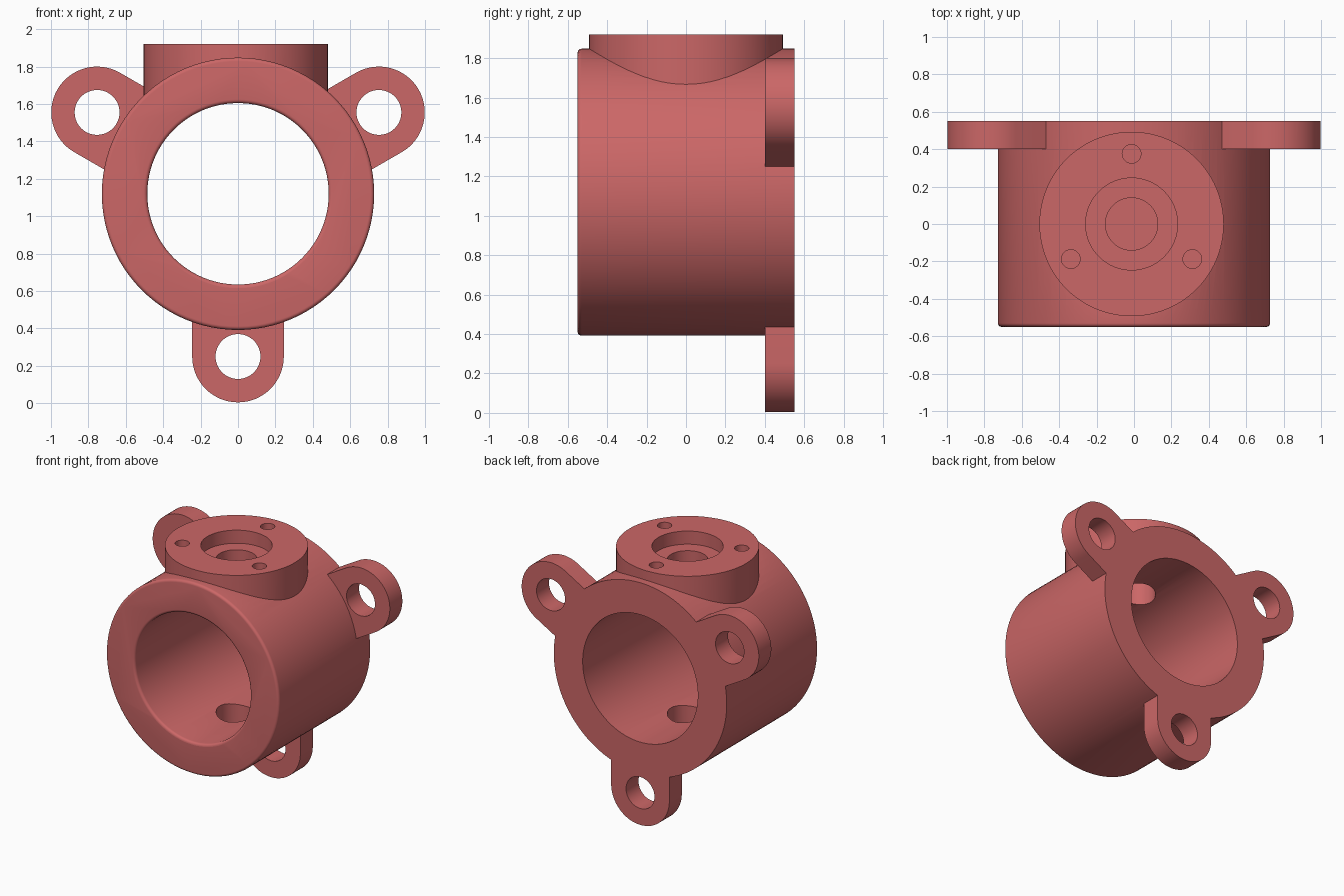
import bpy, bmesh
from math import sin, cos, pi, radians
from mathutils import Matrix, Vector

if "Cube" in bpy.data.objects:
    bpy.data.objects.remove(bpy.data.objects["Cube"], do_unlink=True)

CENTRE = Vector((0, 0, 1.12))     # middle of the tube
BACK = 0.55                       # tube half length
BOSS_X = -0.013
BOSS_TOP = 1.92
ROUND = 0.02                      # edge rounding

red = bpy.data.materials.new("soft red")
red.use_nodes = True
red.diffuse_color = (0.60, 0.135, 0.135, 1)
red.node_tree.nodes["Principled BSDF"].inputs["Base Color"].default_value = red.diffuse_color


def finish(name, bm, matrix):
    bmesh.ops.transform(bm, matrix=matrix, verts=bm.verts)
    bmesh.ops.recalc_face_normals(bm, faces=bm.faces)
    mesh = bpy.data.meshes.new(name)
    bm.to_mesh(mesh)
    bm.free()
    mesh.materials.append(red)
    obj = bpy.data.objects.new(name, mesh)
    bpy.context.collection.objects.link(obj)
    return obj


def lathe(name, profile, matrix, steps=96):
    """Capped solid of revolution from (radius, height) points."""
    bm = bmesh.new()
    rings = [[bm.verts.new((r * cos(2 * pi * i / steps), r * sin(2 * pi * i / steps), h))
              for i in range(steps)] for r, h in profile]
    for a, b in zip(rings, rings[1:]):
        for i in range(steps):
            j = (i + 1) % steps
            bm.faces.new((a[i], a[j], b[j], b[i]))
    bm.faces.new(rings[0])
    bm.faces.new(rings[-1])
    return finish(name, bm, matrix)


def post(name, radius, x, y, z0, z1, steps=64):
    return lathe(name, [(radius, z0), (radius, z1)], Matrix.Translation((x, y, 0)), steps)


def lug_frame(angle):
    """Frame with local x pointing out along the lug, local z toward the back."""
    out = Vector((cos(angle), 0, sin(angle)))
    back = Vector((0, 1, 0))
    side = back.cross(out)
    return Matrix.Translation(CENTRE) @ Matrix((out, side, back)).transposed().to_4x4()


def lug(name, angle):
    """Round-ended arm, running from inside the tube wall outward."""
    bm = bmesh.new()
    reach, radius = 0.87, 0.245
    outline = [(0.58, -radius)]
    outline += [(reach + radius * cos(t), radius * sin(t))
                for t in (pi * (i / 32 - 0.5) for i in range(33))]
    outline += [(0.58, radius)]
    low = bm.faces.new([bm.verts.new((x, y, 0.4)) for x, y in outline])
    top = bmesh.ops.extrude_face_region(bm, geom=[low])["geom"]
    bmesh.ops.translate(bm, vec=(0, 0, 0.2),
                        verts=[v for v in top if isinstance(v, bmesh.types.BMVert)])
    return finish(name, bm, lug_frame(angle))


# Tube body: solid, with a rounded front rim
axis = Matrix.Translation(CENTRE) @ Matrix.Rotation(-pi / 2, 4, "X")
arc = [radians(a) for a in range(0, 91, 18)]
housing = lathe("housing", [(0.728 - ROUND + ROUND * sin(t), -BACK + ROUND - ROUND * cos(t))
                            for t in arc] + [(0.728, 0.65)], axis)

# Parts joined to the tube
angles = [radians(a) for a in (30, 150, 270)]
added = [post("boss", 0.493, BOSS_X, 0, 1.25, BOSS_TOP, 96)]
added += [lug("mounting_lug", a) for a in angles]

# Main bore with a rounded front mouth
mouth = [(0.485 + ROUND - ROUND * sin(t), -BACK + ROUND - ROUND * cos(t)) for t in arc]
cuts = [lathe("bore_cutter", [(0.485 + ROUND, -0.7)] + mouth + [(0.485, 0.8)], axis)]

# Counterbore, pin hole through to the opposite wall, and screw holes
cuts.append(post("counterbore_cutter", 0.246, BOSS_X, 0, BOSS_TOP - 0.1, 2.1))
cuts.append(post("pin_hole_cutter", 0.14, BOSS_X, 0, 0.49, 2.2))
for a in (90, 210, 330):
    t = radians(a)
    cuts.append(post("screw_hole_cutter", 0.05, BOSS_X + 0.375 * cos(t), 0.375 * sin(t),
                     BOSS_TOP - 0.16, 2.1, 32))

# Lug holes
for a in angles:
    cuts.append(lathe("lug_hole_cutter", [(0.12, 0.3), (0.12, 0.7)],
                      lug_frame(a) @ Matrix.Translation((0.87, 0, 0)), 48))

# Flat trim across the back
bm = bmesh.new()
bmesh.ops.create_cube(bm, size=4)
cuts.append(finish("back_trim_cutter", bm, Matrix.Translation((0, BACK + 2, 1))))

# Combine everything into one solid
for operation, tools in (("UNION", added), ("DIFFERENCE", cuts)):
    for tool in tools:
        mod = housing.modifiers.new(tool.name, "BOOLEAN")
        mod.operation = operation
        mod.solver = "EXACT"
        mod.object = tool
bpy.context.view_layer.update()
graph = bpy.context.evaluated_depsgraph_get()
solid = bpy.data.meshes.new_from_object(housing.evaluated_get(graph))
housing.modifiers.clear()
housing.data = solid
for tool in added + cuts:
    bpy.data.objects.remove(tool, do_unlink=True)
solid.materials.clear()
solid.materials.append(red)
for face in solid.polygons:
    face.material_index = 0

# Smooth curved walls, crisp edges
bpy.ops.object.select_all(action="DESELECT")
housing.select_set(True)
bpy.context.view_layer.objects.active = housing
bpy.ops.object.shade_smooth_by_angle(angle=radians(28))
